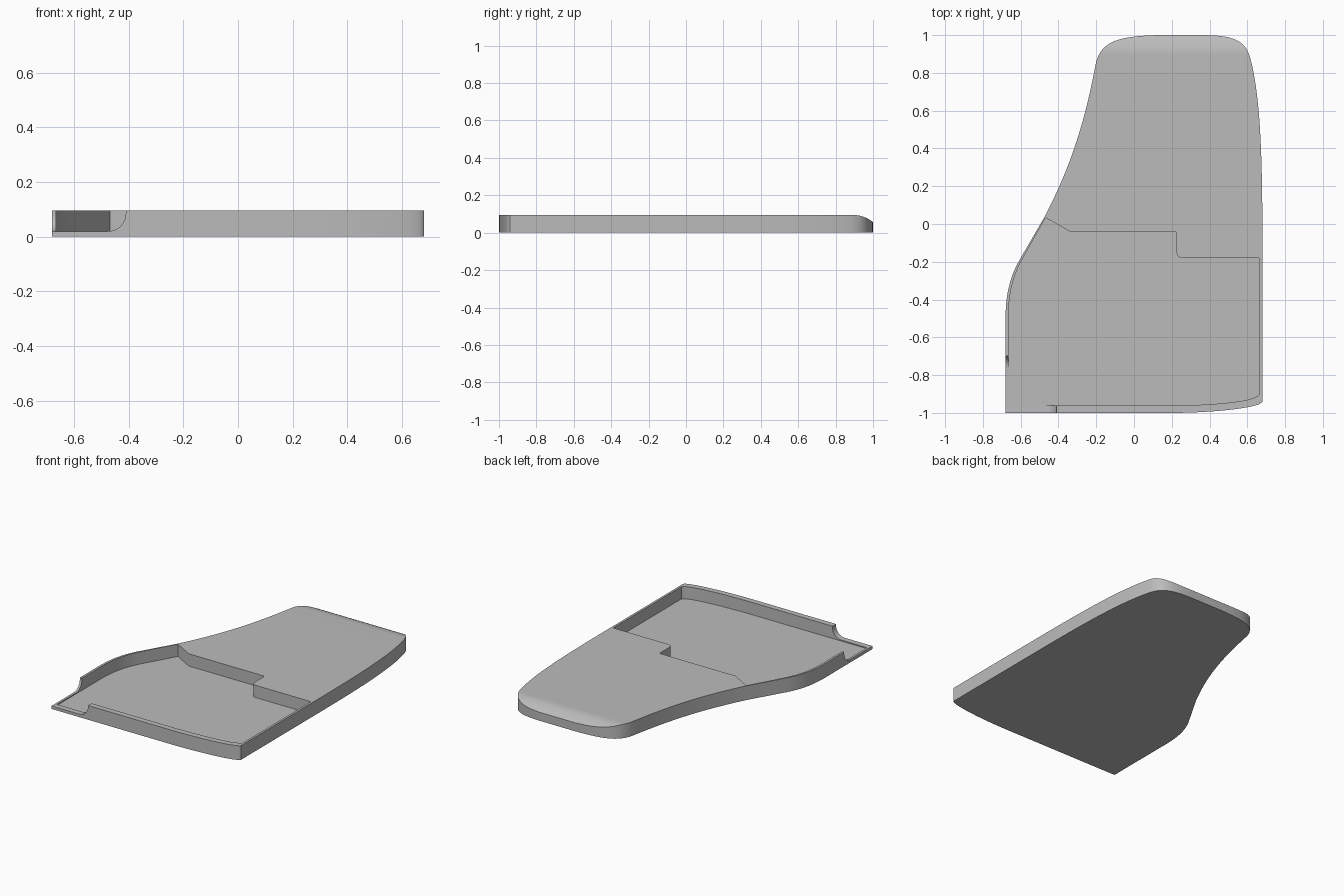
import bpy, bmesh, math
from mathutils import Vector
from mathutils.geometry import interpolate_bezier

cube = bpy.data.objects.get("Cube")
if cube:
    bpy.data.objects.remove(cube, do_unlink=True)

HEIGHT, FLOOR, NOTCH_FLOOR = 0.095, 0.013, 0.02

grey = bpy.data.materials.new("plain grey")
grey.use_nodes = True
colour = (0.5, 0.5, 0.5, 1)
grey.diffuse_color = colour
grey.node_tree.nodes["Principled BSDF"].inputs["Base Color"].default_value = colour


def path(start, *steps):
    """Closed outline: a step of one point is a line, of three points a Bezier."""
    pts = [Vector(start)]
    for step in steps:
        if len(step) == 1:
            pts.append(Vector(step[0]))
        else:
            a, b, c = (Vector(p) for p in step)
            pts += [p.to_2d() for p in interpolate_bezier(pts[-1], a, b, c, 16)[1:]]
    return pts


def add_object(name, bm):
    bmesh.ops.recalc_face_normals(bm, faces=bm.faces)
    mesh = bpy.data.meshes.new(name)
    bm.to_mesh(mesh)
    bm.free()
    mesh.materials.append(grey)
    obj = bpy.data.objects.new(name, mesh)
    bpy.context.collection.objects.link(obj)
    return obj


def prism(name, pts, low, high, place):
    """Extrude a flat outline between two levels."""
    bm = bmesh.new()
    rings = [[bm.verts.new(place(p, h)) for p in pts] for h in (low, high)]
    for ring in rings:
        bm.faces.new(ring)
    for i in range(len(pts)):
        j = (i + 1) % len(pts)
        bm.faces.new((rings[0][i], rings[0][j], rings[1][j], rings[1][i]))
    return add_object(name, bm)


def upright(p, h):
    return (p.x, p.y, h)


def sideways(p, h):
    return (h, p.x, p.y)


# Shell body
outline = path(
    (-0.68, -1), [(0.2, -1)],
    [(0.4, -1), (0.67, -0.975), (0.68, -0.94)],
    [(0.68, -0.1)],
    [(0.68, 0.35), (0.67, 0.68), (0.615, 0.88)],
    [(0.59, 0.97), (0.53, 1), (0.36, 1)],
    [(0.13, 1)],
    [(-0.1, 0.995), (-0.17, 0.96), (-0.2, 0.86)],
    [(-0.25, 0.6), (-0.31, 0.35), (-0.475, 0.035)],
    [(-0.6, -0.18)],
    [(-0.66, -0.28), (-0.68, -0.38), (-0.68, -0.5)])
body = prism("shell_body", outline, 0, HEIGHT, upright)

# Stepped pocket leaving a thin rim
pocket = path(
    (-0.665, -0.962), [(0.2, -0.962)],
    [(0.4, -0.958), (0.64, -0.945), (0.665, -0.9)],
    [(0.665, -0.19)],
    [(0.665, -0.183), (0.662, -0.18), (0.655, -0.18)],
    [(0.26, -0.18)],
    [(0.24, -0.18), (0.226, -0.17), (0.226, -0.15)],
    [(0.226, -0.052)],
    [(0.226, -0.045), (0.223, -0.042), (0.216, -0.042)],
    [(-0.335, -0.042)], [(-0.468, 0.033)],
    [(-0.588, -0.18)],
    [(-0.645, -0.28), (-0.665, -0.38), (-0.665, -0.5)])
pocket_cutter = prism("pocket_cutter", pocket, FLOOR, 0.2, upright)

# Rounded slope along the back edge
radius, start = 0.178, 0.89
slope = [Vector((start + radius * math.sin(a), HEIGHT - radius + radius * math.cos(a)))
         for a in (math.radians(4 * i) for i in range(13))]
slope += [Vector((1.1, slope[-1].y)), Vector((1.1, 0.2)), Vector((start, 0.2))]
back_cutter = prism("back_edge_cutter", slope, -1, 1, sideways)

# Corner notch through the rim, with rounded lower edges
bm = bmesh.new()
bmesh.ops.create_cube(bm, size=1)
low, high = Vector((-0.8, -1.1, NOTCH_FLOOR)), Vector((-0.41, -0.7, 0.2))
for v in bm.verts:
    v.co = [high[i] if v.co[i] > 0 else low[i] for i in range(3)]
edges = [e for e in bm.edges
         if all(v.co.z < HEIGHT for v in e.verts)
         and (all(v.co.x > -0.5 for v in e.verts) or all(v.co.y > -0.8 for v in e.verts))]
bmesh.ops.bevel(bm, geom=edges, offset=0.065, segments=10, profile=0.5, affect='EDGES')
notch_cutter = add_object("corner_notch_cutter", bm)

# Cut the body, then drop the cutters
bpy.ops.object.select_all(action='DESELECT')
bpy.context.view_layer.objects.active = body
body.select_set(True)
for cutter in (pocket_cutter, back_cutter, notch_cutter):
    cutter.hide_render = True
    mod = body.modifiers.new(cutter.name, 'BOOLEAN')
    mod.operation, mod.solver, mod.object = 'DIFFERENCE', 'EXACT', cutter
    bpy.ops.object.modifier_apply(modifier=mod.name)
    bpy.data.objects.remove(cutter, do_unlink=True)
bpy.ops.object.shade_smooth_by_angle(angle=math.radians(30))
